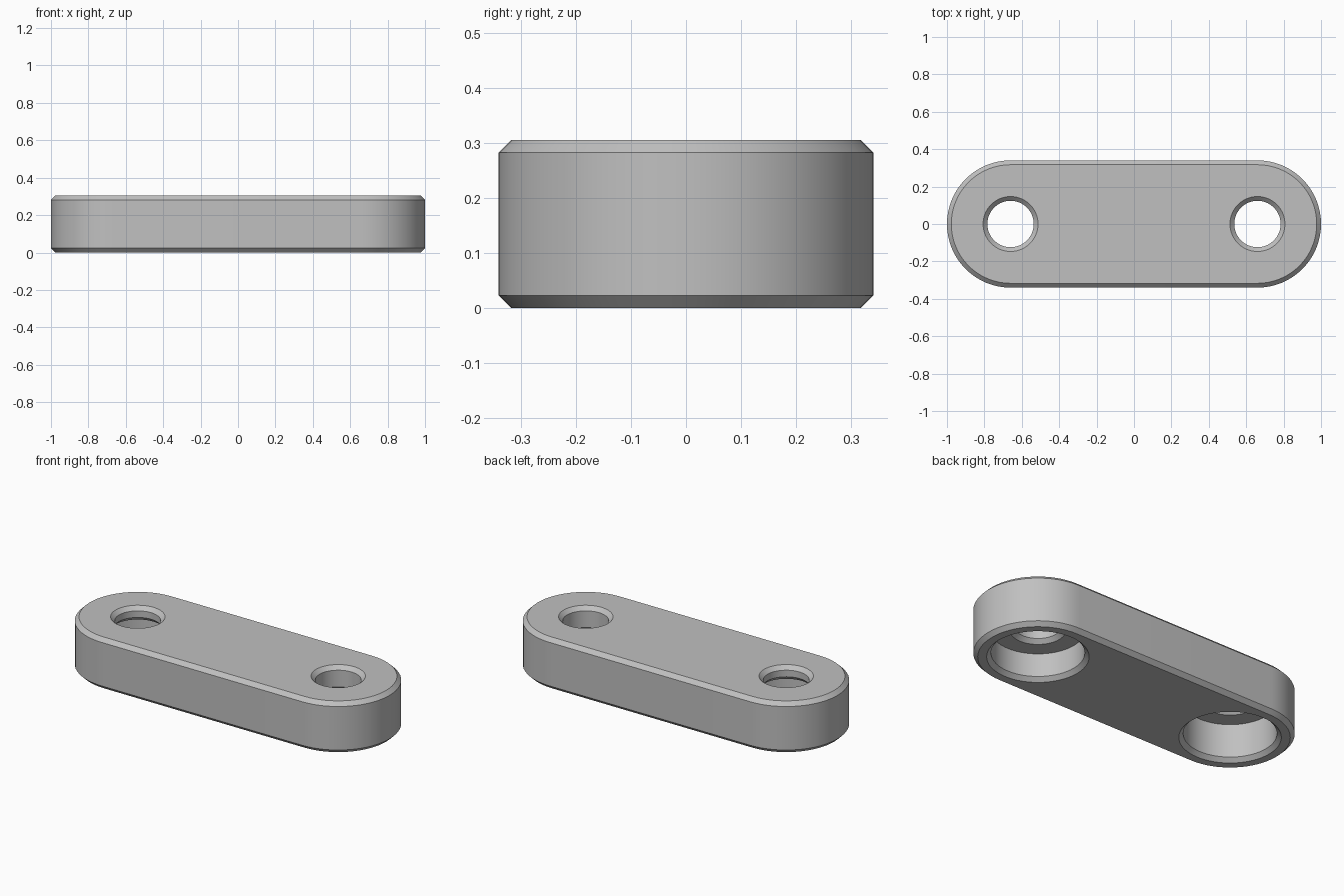
import bpy
import bmesh
from math import pi, cos, sin, radians

if "Cube" in bpy.data.objects:
    bpy.data.objects.remove(bpy.data.objects["Cube"], do_unlink=True)

HEIGHT, RADIUS, CENTRE, CHAMFER = 0.305, 0.34, 0.66, 0.023
HOLE, BORE = 0.124, 0.247
SEGMENTS = 64

grey = bpy.data.materials.new("plain grey")
grey.use_nodes = True
colour = (0.53, 0.53, 0.53, 1)
grey.diffuse_color = colour
grey.node_tree.nodes["Principled BSDF"].inputs["Base Color"].default_value = colour


def loft(name, rings):
    """Join stacked outlines into a closed solid."""
    bm = bmesh.new()
    loops = [[bm.verts.new(p) for p in ring] for ring in rings]
    count = len(loops[0])
    for low, high in zip(loops, loops[1:]):
        for i in range(count):
            j = (i + 1) % count
            bm.faces.new((low[i], low[j], high[j], high[i]))
    bm.faces.new(loops[0][::-1])
    bm.faces.new(loops[-1])
    bmesh.ops.recalc_face_normals(bm, faces=bm.faces)
    mesh = bpy.data.meshes.new(name)
    bm.to_mesh(mesh)
    bm.free()
    mesh.materials.append(grey)
    obj = bpy.data.objects.new(name, mesh)
    bpy.context.collection.objects.link(obj)
    return obj


def slot(radius, z):
    """Outline with straight sides and two round ends."""
    points = []
    for side, start in ((1, -pi / 2), (-1, pi / 2)):
        for i in range(SEGMENTS // 2 + 1):
            a = start + 2 * pi * i / SEGMENTS
            points.append((side * CENTRE + radius * cos(a), radius * sin(a), z))
    return points


def circle(x, radius, z):
    angles = [2 * pi * i / SEGMENTS for i in range(SEGMENTS)]
    return [(x + radius * cos(a), radius * sin(a), z) for a in angles]


# Rounded link with chamfered top and bottom rims
link = loft("link_plate", [
    slot(RADIUS - CHAMFER, 0), slot(RADIUS, CHAMFER),
    slot(RADIUS, HEIGHT - CHAMFER), slot(RADIUS - CHAMFER, HEIGHT)])

# Stepped holes: wide bore below, narrow hole above, every rim chamfered
cutters = []
for name, x, ceiling in (("left", CENTRE, 0.16), ("right", -CENTRE, 0.22)):
    profile = [
        (BORE + 2 * CHAMFER, -CHAMFER), (BORE, CHAMFER), (BORE, ceiling),
        (HOLE + CHAMFER, ceiling), (HOLE, ceiling + CHAMFER),
        (HOLE, HEIGHT - CHAMFER), (HOLE + 2 * CHAMFER, HEIGHT + CHAMFER)]
    cutter = loft(name + "_hole_cutter", [circle(x, r, z) for r, z in profile])
    cutter.hide_render = True
    cutters.append(cutter)
    cut = link.modifiers.new(name + " hole", "BOOLEAN")
    cut.operation = "DIFFERENCE"
    cut.solver = "EXACT"
    cut.object = cutter

bpy.ops.object.select_all(action="DESELECT")
link.select_set(True)
bpy.context.view_layer.objects.active = link
for modifier in list(link.modifiers):
    bpy.ops.object.modifier_apply(modifier=modifier.name)
for cutter in cutters:
    bpy.data.objects.remove(cutter, do_unlink=True)
bpy.ops.object.shade_smooth_by_angle(angle=radians(25))
